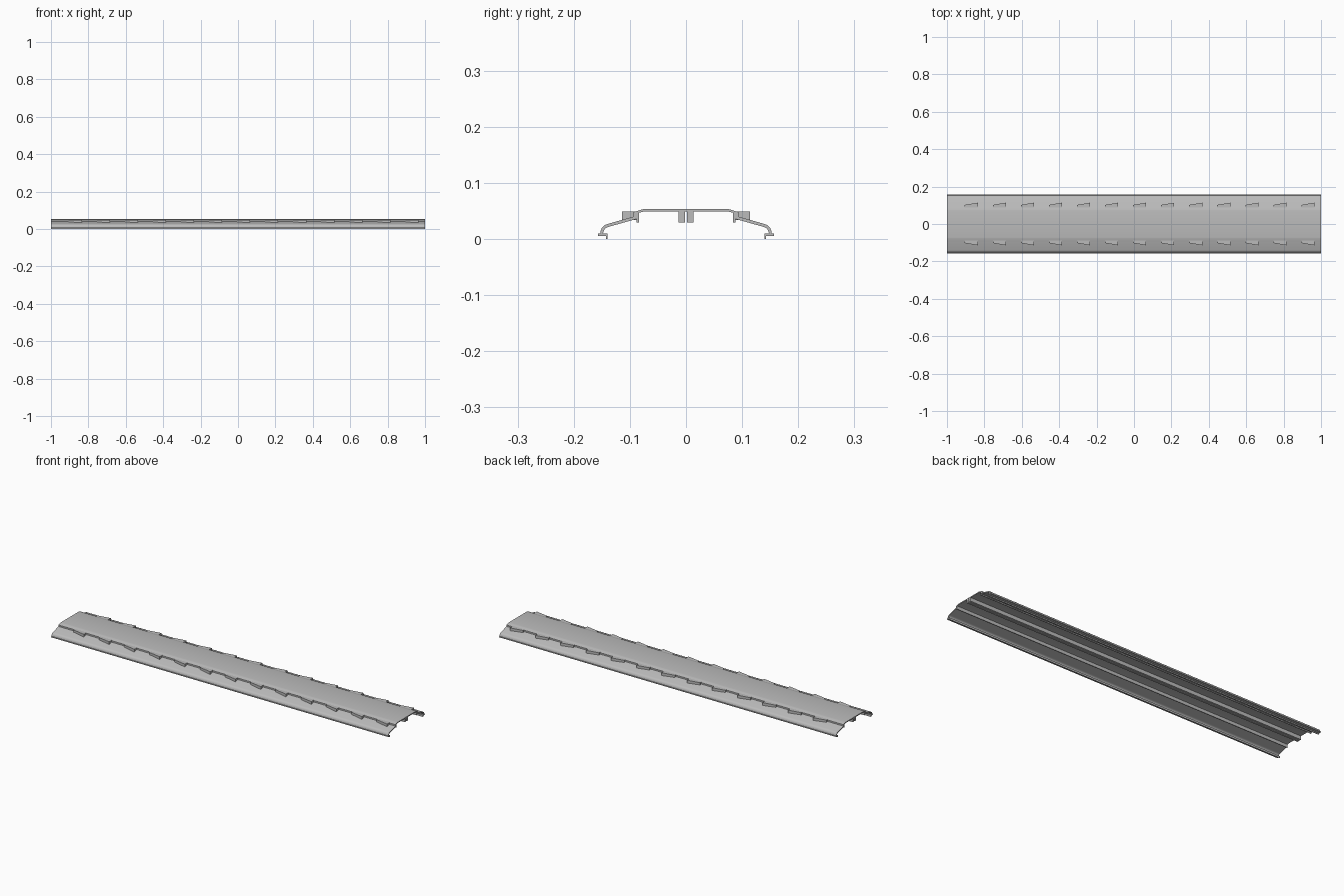
import bpy, bmesh

cube = bpy.data.objects.get("Cube")
if cube:
    bpy.data.objects.remove(cube)

grey = bpy.data.materials.new("plain grey")
grey.use_nodes = True
colour = (0.5, 0.5, 0.5, 1)
grey.diffuse_color = colour
grey.node_tree.nodes["Principled BSDF"].inputs["Base Color"].default_value = colour


def sweep(name, outline, axis, start, end, smooth=False):
    """Extrude a closed outline along x (points are y, z) or z (points are x, y)."""
    def place(p, t):
        return (t, *p) if axis == "x" else (*p, t)
    bm = bmesh.new()
    face = bm.faces.new([bm.verts.new(place(p, start)) for p in outline])
    out = bmesh.ops.extrude_face_region(bm, geom=[face])
    shift = place((0, 0), end - start)
    bmesh.ops.translate(bm, vec=shift,
                        verts=[v for v in out["geom"] if isinstance(v, bmesh.types.BMVert)])
    bmesh.ops.recalc_face_normals(bm, faces=bm.faces)
    mesh = bpy.data.meshes.new(name)
    bm.to_mesh(mesh)
    bm.free()
    mesh.materials.append(grey)
    obj = bpy.data.objects.new(name, mesh)
    bpy.context.collection.objects.link(obj)
    if smooth:
        bpy.context.view_layer.objects.active = obj
        obj.select_set(True)
        bpy.ops.object.shade_smooth_by_angle()
        obj.select_set(False)
    return obj


# Half of the cover section: outside from crown to foot, then back along the inside
outer = [(.072, .054), (.078, .053), (.094, .048), (.094, .040), (.140, .027),
         (.146, .0245), (.150, .020), (.152, .015), (.153, .010), (.157, .010), (.157, .006)]
inner = [(.143, .006), (.143, 0), (.140, 0), (.140, .010), (.148, .010), (.147, .014),
         (.145, .018), (.141, .021), (.136, .0225), (.088, .036),
         (.088, .030), (.084, .030), (.084, .047), (.076, .049),
         (.013, .049), (.013, .030), (.002, .030), (.002, .049)]
half = outer + inner
section = half + [(-y, z) for y, z in reversed(half)]
sweep("cover", section, "x", -1, 1, smooth=True)

# Slanted teeth stepping out from both shoulders
for side, label in ((1, "back"), (-1, "front")):
    for i in range(13):
        x0 = -.905 + .15 * i
        x1 = x0 + .07
        plan = [(x0, .086), (x1, .086), (x1, .114), (x0, .102)]
        sweep(f"{label}_tooth_{i + 1}", [(x, side * y) for x, y in plan], "z", .034, .0495)
